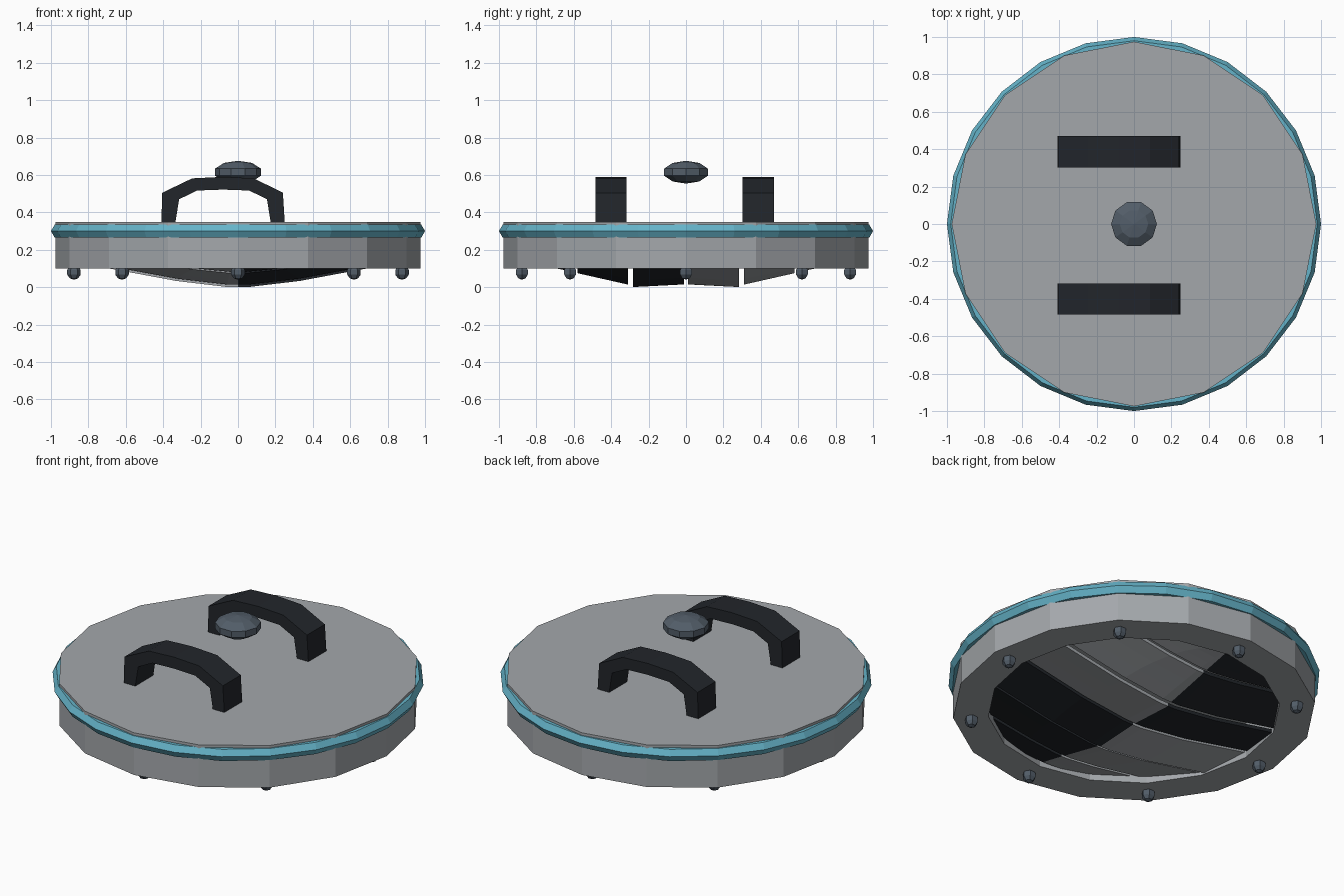
import bpy, bmesh, math
from mathutils import Matrix

if "Cube" in bpy.data.objects:
    bpy.data.objects.remove(bpy.data.objects["Cube"])


def material(name, rgb):
    m = bpy.data.materials.new(name)
    m.diffuse_color = (*rgb, 1)
    m.use_nodes = True
    m.node_tree.nodes["Principled BSDF"].inputs["Base Color"].default_value = m.diffuse_color
    return m


STEEL = material("steel", (0.37, 0.39, 0.41))
TEAL = material("teal", (0.13, 0.45, 0.58))
BLACK = material("black", (0.016, 0.019, 0.024))
SLATE = material("slate", (0.085, 0.11, 0.14))


def finish(bm, name, mat):
    bmesh.ops.remove_doubles(bm, verts=bm.verts, dist=1e-5)
    bmesh.ops.recalc_face_normals(bm, faces=bm.faces)
    me = bpy.data.meshes.new(name)
    bm.to_mesh(me)
    bm.free()
    me.materials.append(mat)
    ob = bpy.data.objects.new(name, me)
    bpy.context.collection.objects.link(ob)
    return ob


def thicken(bm, vec):
    ext = bmesh.ops.extrude_face_region(bm, geom=bm.faces[:], use_keep_orig=True)
    bmesh.ops.translate(bm, vec=vec,
                        verts=[g for g in ext["geom"] if isinstance(g, bmesh.types.BMVert)])


def lathe(name, profile, sides, mat, closed=True):
    bm = bmesh.new()
    vs = [bm.verts.new((r, 0, z)) for r, z in profile]
    edges = [bm.edges.new(p) for p in zip(vs, vs[1:])]
    if closed:
        edges.append(bm.edges.new((vs[-1], vs[0])))
    bmesh.ops.spin(bm, geom=vs + edges, cent=(0, 0, 0), axis=(0, 0, 1),
                   angle=math.tau, steps=sides)
    return finish(bm, name, mat)


def ball(name, loc, r, rz, seg, rings, mat):
    bm = bmesh.new()
    bmesh.ops.create_uvsphere(bm, u_segments=seg, v_segments=rings, radius=1,
                              matrix=Matrix.Translation(loc) @ Matrix.Diagonal((r, r, rz, 1))
                              @ Matrix.Rotation(math.pi / 2, 4, 'Z'))
    return finish(bm, name, mat)


# Hatch body: flat lid, side wall and bottom flange with round opening
lathe("hatch_body", [(0, .35), (.975, .35), (.975, .10), (.785, .10), (.785, .31), (0, .31)],
      16, STEEL, closed=False)

# Seal ring: hexagonal section
lathe("seal_ring", [(.96 + .04 * math.cos(i * math.pi / 3), .30 + .04 * math.sin(i * math.pi / 3))
                    for i in range(6)], 24, TEAL)

# Arched handles
ARCH = [(-.41, .345), (-.405, .505), (-.245, .582), (-.08, .59), (.085, .582), (.24, .505),
        (.25, .345), (.175, .345), (.155, .47), (.06, .517), (-.08, .522), (-.22, .517),
        (-.315, .47), (-.335, .345)]
for name, y in (("front_handle", -.485), ("back_handle", .303)):
    bm = bmesh.new()
    vs = [bm.verts.new((x, y, z)) for x, z in ARCH]
    n = len(vs)
    for i in range(n // 2 - 1):
        bm.faces.new((vs[i], vs[i + 1], vs[n - 2 - i], vs[n - 1 - i]))
    thicken(bm, (0, .168, 0))
    finish(bm, name, BLACK)

# Central knob
ball("knob", (0, 0, .615), .129, .061, 10, 5, SLATE)

# Bolts under the flange
for i in range(8):
    a = i * math.tau / 8
    ball(f"bolt_{i + 1}", (.877 * math.cos(a), .877 * math.sin(a), .08), .038, .04, 6, 5, SLATE)


# Sagging slats in the opening, alternating dark and light by quadrant
def slat(name, sx, sy, edge0, edge1, mat):
    bm = bmesh.new()
    rows = []
    for k in range(4):
        y = edge0[0] + (edge1[0] - edge0[0]) * k / 3
        zy = edge0[1] + (edge1[1] - edge0[1]) * k / 3
        reach = math.sqrt(.785 ** 2 - y * y)
        rows.append([])
        for t in (0, .08, .45, 1):
            x = reach * t
            z = zy + .08 * max(0, x - .06) + .1 * x * x
            rows[-1].append(bm.verts.new((sx * x, sy * y, z)))
    for a, b in zip(rows, rows[1:]):
        for i in range(3):
            bm.faces.new((a[i], a[i + 1], b[i + 1], b[i]))
    thicken(bm, (0, 0, .02))
    finish(bm, name, mat)


BANDS = {"inner": ((.01, .015), (.283, .001)),
         "middle": ((.31, .014), (.58, .075)),
         "outer": ((.605, .082), (.76, .115))}
for sx, xn in ((-1, "left"), (1, "right")):
    for sy, yn in ((-1, "front"), (1, "back")):
        for band, (e0, e1) in BANDS.items():
            slat(f"{band}_slat_{yn}_{xn}", sx, sy, e0, e1, STEEL if sx * sy > 0 else BLACK)
